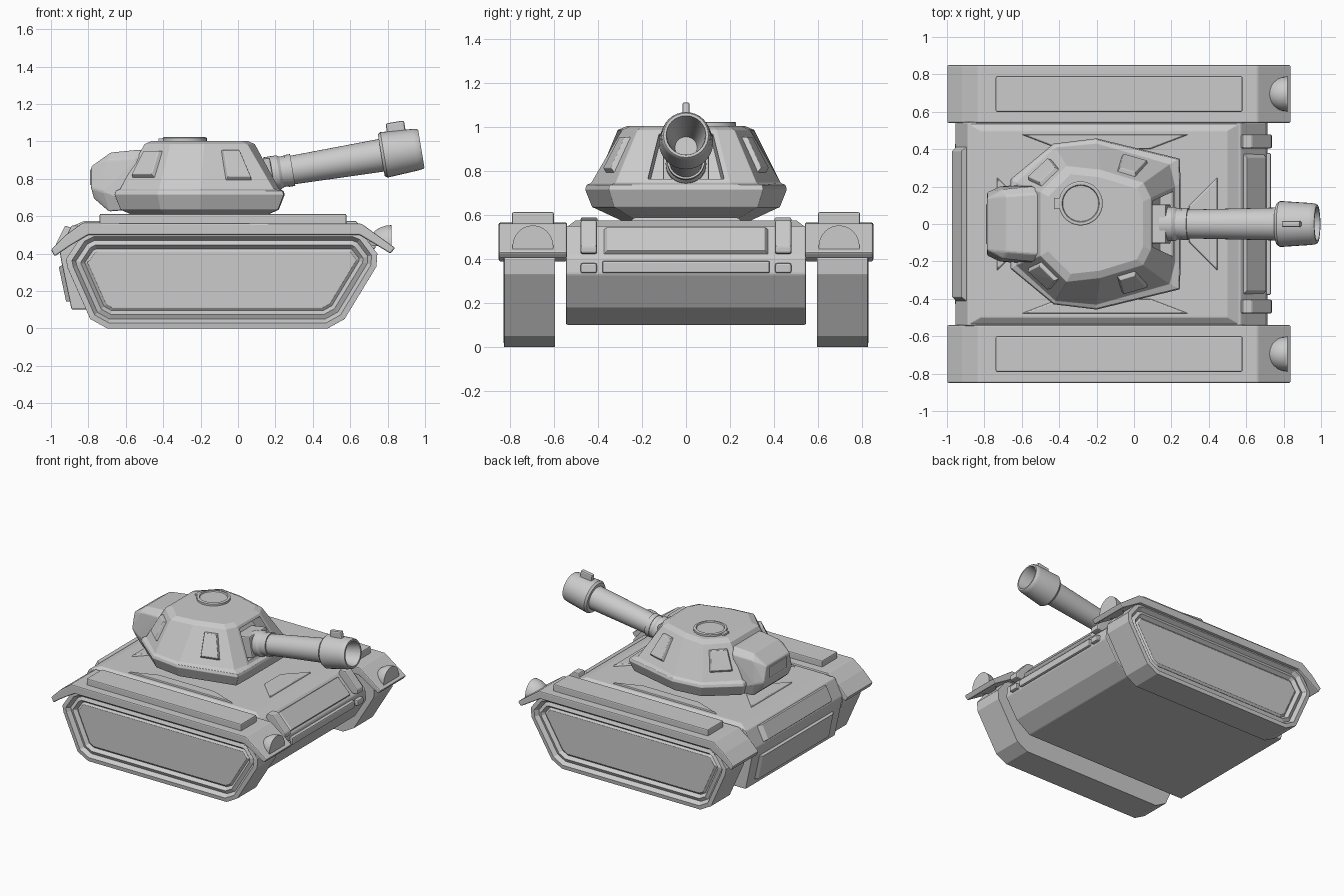
import bpy, bmesh, math
from mathutils import Vector, Matrix

if "Cube" in bpy.data.objects:
    bpy.data.objects.remove(bpy.data.objects["Cube"])


def finish(name, bm, bevel=0.008, mirror=False, smooth=False):
    bmesh.ops.recalc_face_normals(bm, faces=bm.faces)
    me = bpy.data.meshes.new(name)
    bm.to_mesh(me)
    bm.free()
    ob = bpy.data.objects.new(name, me)
    bpy.context.collection.objects.link(ob)
    if mirror:
        m = ob.modifiers.new("mirror", 'MIRROR')
        m.use_axis = (False, True, False)
    if bevel:
        b = ob.modifiers.new("bevel", 'BEVEL')
        b.width, b.segments, b.limit_method = bevel, 2, 'ANGLE'
        b.angle_limit = math.radians(25)
    if smooth:
        bpy.context.view_layer.objects.active = ob
        ob.select_set(True)
        bpy.ops.object.shade_smooth_by_angle(angle=math.radians(32))
        ob.select_set(False)
    return ob


def prism(name, profile, y0, y1, insets=(), **kw):
    """Extrude an x/z profile along y; optional (thickness, depth) insets on the y1 face."""
    bm = bmesh.new()
    face = bm.faces.new([bm.verts.new((x, y0, z)) for x, z in profile])
    new = bmesh.ops.extrude_face_region(bm, geom=[face])["geom"]
    bmesh.ops.translate(bm, vec=(0, y1 - y0, 0),
                        verts=[v for v in new if isinstance(v, bmesh.types.BMVert)])
    outer = next(f for f in new if isinstance(f, bmesh.types.BMFace))
    if outer not in bm.faces[:]:
        outer = max(bm.faces, key=lambda f: f.calc_center_median().y)
    bmesh.ops.recalc_face_normals(bm, faces=bm.faces)
    for t, d in insets:
        bmesh.ops.inset_region(bm, faces=[outer], thickness=t, depth=0, use_even_offset=True)
        for v in outer.verts:
            v.co.y += d
    return finish(name, bm, **kw)


def hull(name, pts, **kw):
    bm = bmesh.new()
    for p in pts:
        bm.verts.new(p)
    bmesh.ops.convex_hull(bm, input=bm.verts)
    bmesh.ops.dissolve_limit(bm, angle_limit=0.01, verts=bm.verts, edges=bm.edges)
    return finish(name, bm, **kw)


def box(name, x, y, z, **kw):
    return hull(name, [(a, b, c) for a in x for b in y for c in z], **kw)


def plate(name, corners, h, shrink=0.85, away=(-0.2, 0, 0.3), **kw):
    """Raised panel with sloped rim sitting on a quad."""
    c = [Vector(p) for p in corners]
    mid = sum(c, Vector()) / 4
    n = (c[2] - c[0]).cross(c[3] - c[1]).normalized()
    if n.dot(mid - Vector(away)) < 0:
        n = -n
    top = [mid + (p - mid) * shrink + n * h for p in c]
    return hull(name, [p - n * 0.01 for p in c] + top, bevel=0.004, **kw)


def subquad(a, b, c, d, u0, u1, v0, v1):
    a, b, c, d = map(Vector, (a, b, c, d))
    at = lambda u, v: a.lerp(b, u).lerp(d.lerp(c, u), v)
    return [at(u0, v0), at(u1, v0), at(u1, v1), at(u0, v1)]


def lathe(name, profile, matrix, n=32):
    """Revolve (distance, radius) points about local x."""
    bm = bmesh.new()
    vs = [bm.verts.new((t, 0, r)) for t, r in profile]
    es = [bm.edges.new(p) for p in zip(vs, vs[1:])]
    bmesh.ops.spin(bm, geom=vs + es, axis=(1, 0, 0), cent=(0, 0, 0),
                   angle=2 * math.pi, steps=n, use_duplicate=False)
    bmesh.ops.remove_doubles(bm, verts=bm.verts, dist=1e-4)
    ob = finish(name, bm, bevel=0, smooth=True)
    ob.matrix_world = matrix
    return ob


# Tracks with stepped, recessed side panels
prism("track", [(-.70, 0), (.48, 0), (.57, .05), (.74, .33), (.745, .40), (.67, .50), (.62, .52),
                (-.78, .52), (-.84, .49), (-.92, .37), (-.91, .32), (-.79, .05)],
      .595, .825, insets=[(.03, .004), (.02, -.03), (.025, .012), (.02, -.025), (.015, .012)],
      bevel=.007, mirror=True)

# Fenders, stowage strips and headlights
prism("fender", [(-1, .42), (-.92, .5), (-.83, .565), (.66, .56), (.84, .43), (.815, .4),
                 (.65, .5), (-.8, .5), (-.9, .44), (-.98, .385)], .54, .85, mirror=True)
box("fender_box", (-.74, .58), (.6, .79), (.55, .612), mirror=True)
bm = bmesh.new()
bmesh.ops.create_uvsphere(bm, u_segments=24, v_segments=12, radius=1,
                          matrix=Matrix.Translation((.82, .695, .455)) @ Matrix.Diagonal((.12, .093, .097, 1)))
for co, no in (((.82, 0, 0), (1, 0, 0)), ((0, 0, .44), (0, 0, -1))):
    bmesh.ops.bisect_plane(bm, geom=bm.verts[:] + bm.edges[:] + bm.faces[:],
                           plane_co=co, plane_no=no, clear_outer=True)
    bmesh.ops.holes_fill(bm, edges=[e for e in bm.edges if e.is_boundary])
finish("headlight", bm, bevel=0, mirror=True, smooth=True)

# Hull body and chamfered deck
prism("hull", [(-.89, .1), (-.945, .36), (-.955, .42), (-.89, .55), (.57, .55), (.705, .41),
               (.715, .33), (.62, .18), (.50, .1)], -.545, .545)
hull("deck", [(x, y, .545) for x in (-.89, .57) for y in (-.54, .54)] +
     [(x, y, .575) for x in (-.82, .5) for y in (-.5, .5)], bevel=.004)
plate("glacis_panel", [(.585, -.38, .535), (.585, .38, .535), (.695, .38, .42), (.695, -.38, .42)], .022, .94)
box("nose_bar", (.68, .732), (-.38, .38), (.335, .39))
prism("front_bracket_upper", [(.57, .54), (.58, .575), (.63, .575), (.735, .46), (.735, .425), (.66, .42)],
      .405, .478, mirror=True)
box("front_bracket_lower", (.68, .738), (.405, .478), (.335, .38), mirror=True)
plate("rear_upper_panel", [(-.95, -.42, .43), (-.95, .42, .43), (-.895, .42, .54), (-.895, -.42, .54)], .03, .93)
plate("rear_lower_panel", [(-.898, -.46, .14), (-.898, .46, .14), (-.94, .46, .34), (-.94, -.46, .34)], .02, .93)

# Raised deck panels around the turret
Z = .573
plate("deck_panel_front", [(.45, -.26, Z), (.45, .26, Z), (.29, .1, Z), (.29, -.1, Z)], .014, .92)
plate("deck_panel_rear", [(-.735, -.26, Z), (-.735, .26, Z), (-.58, .1, Z), (-.58, -.1, Z)], .014, .92)
plate("deck_panel_side", [(-.62, .48, Z), (.31, .48, Z), (.1, .40, Z), (-.41, .40, Z)], .014, .92, mirror=True)

# Turret lofted from mirrored half outlines, with the gun opening pushed in
S = [(.25, .22), (.245, .35), (-.2, .458), (-.43, .43), (-.66, .24)]
B = [(.22, .2), (.19, .32), (-.2, .43), (-.42, .41), (-.63, .22)]
T = [(.09, .14), (.05, .22), (-.18, .29), (-.36, .31), (-.5, .17)]
scale = lambda pts, k: [(-.2 + (x + .2) * k, y * k) for x, y in pts]
layers = [(scale(S, .6), .565), (scale(S, .93), .635), (S, .715), (scale(S, .985), .735),
          (B, .745), (T, .985), (scale(T, .86), 1.003)]
bm = bmesh.new()
rings = []
for half, z in layers:
    full = half + [(x, -y) for x, y in reversed(half)]
    rings.append([bm.verts.new((x, y, z)) for x, y in full])
opening = None
for k, (lo, hi) in enumerate(zip(rings, rings[1:])):
    for i in range(10):
        j = (i + 1) % 10
        f = bm.faces.new((lo[i], lo[j], hi[j], hi[i]))
        if k == 4 and i == 9:
            opening = f
bm.faces.new(rings[0])
bm.faces.new(rings[-1])
bmesh.ops.recalc_face_normals(bm, faces=bm.faces)
bmesh.ops.inset_region(bm, faces=[opening], thickness=.022, use_even_offset=True)
bmesh.ops.inset_region(bm, faces=[opening], thickness=.004, depth=-.08)
finish("turret", bm)

# Raised armour wedges on the turret sides
for i, (u0, u1, v0, v1) in {1: (.24, .64, .18, .88), 3: (.2, .85, .24, .86)}.items():
    (a, b), (c, d) = B[i:i + 2], T[i:i + 2]
    quad = subquad((*a, .745), (*b, .745), (*d, .985), (*c, .985), u0, u1, v0, v1)
    plate("turret_wedge", quad, .022, .84, away=(-.2, 0, .8), mirror=True)

# Turret rear bin
hull("turret_bin", [(x, s * y, z) for s in (-1, 1) for x, y, z in [
    (-.50, .22, .64), (-.69, .17, .625), (-.77, .15, .695), (-.785, .17, .75), (-.785, .14, .865),
    (-.72, .2, .73), (-.70, .185, .90), (-.68, .15, .94), (-.55, .16, .953), (-.55, .2, .91), (-.45, .16, .955)]])
plate("bin_panel", [(-.785, -.11, .765), (-.785, .11, .765), (-.785, .11, .85), (-.785, -.11, .85)],
      .006, .95, away=(0, 0, .8))

# Hatch on the roof
lathe("hatch", [(-.01, .118), (.018, .118), (.022, .112), (.022, .1), (.014, .096), (.014, 0)],
      Matrix.Translation((-.285, .11, 1.0)) @ Matrix.Rotation(-math.pi / 2, 4, 'Y'))
box("hatch_hinge", (-.425, -.39), (.08, .14), (.99, 1.016), bevel=.004)

# Gun: mantlet, barrel with flared muzzle and hollow bore, sight
aim = Matrix.Translation((.1, 0, .815)) @ Matrix.Rotation(-math.radians(9.4), 4, 'Y')
box("mantlet", (-.08, .085), (-.105, .105), (-.075, .085)).matrix_world = aim
lathe("gun_barrel", [(.05, 0), (.05, .092), (.12, .092), (.135, .082), (.16, .082), (.16, .086), (.195, .086),
                     (.195, .077), (.675, .088), (.675, .112), (.69, .123), (.86, .112), (.885, .108),
                     (.892, .102), (.892, .09), (.87, .086), (.55, .05), (.55, 0)], aim)
box("muzzle_sight", (.725, .825), (-.017, .017), (.1, .164), bevel=.01).matrix_world = aim
